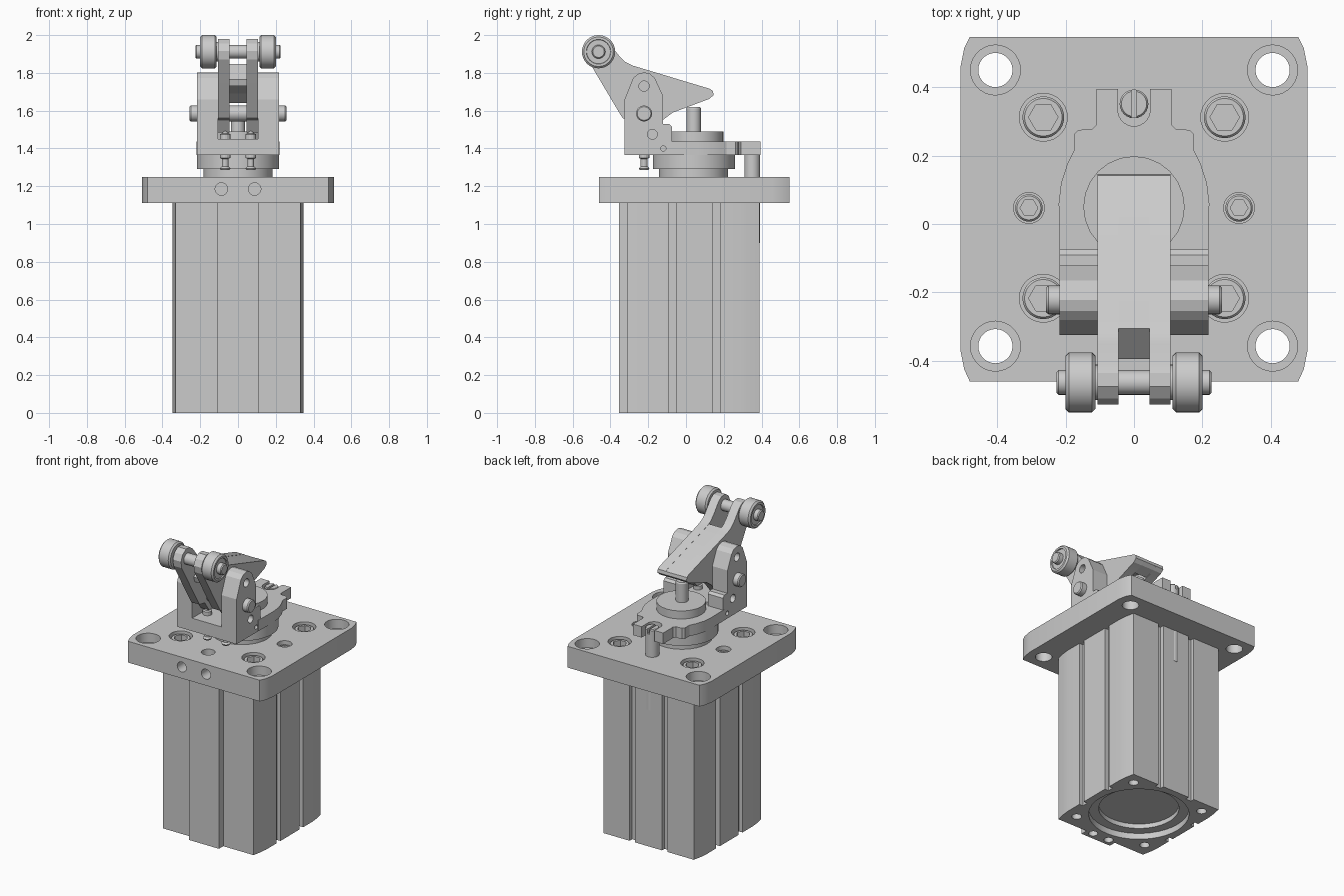
import bpy, bmesh
from math import cos, sin, pi, radians

CY = 0.045                      # axis of the cylinder in y
SIDES = (-1, 1)


def finish(name, bm):
    bmesh.ops.recalc_face_normals(bm, faces=bm.faces)
    me = bpy.data.meshes.new(name)
    bm.to_mesh(me)
    bm.free()
    ob = bpy.data.objects.new(name, me)
    bpy.context.collection.objects.link(ob)
    return ob


def place(axis, u, v, t):
    return {'x': (t, u, v), 'y': (u, t, v), 'z': (u, v, t)}[axis]


def prism(name, pts, a, b, axis='z'):
    """Extrude a 2D outline along an axis from a to b."""
    bm = bmesh.new()
    lo, hi = ([bm.verts.new(place(axis, u, v, t)) for u, v in pts] for t in (a, b))
    n = len(pts)
    bm.faces.new(lo)
    bm.faces.new(hi)
    for i in range(n):
        j = (i + 1) % n
        bm.faces.new((lo[i], lo[j], hi[j], hi[i]))
    return finish(name, bm)


def box(name, x0, x1, y0, y1, z0, z1):
    return prism(name, [(x0, y0), (x1, y0), (x1, y1), (x0, y1)], z0, z1)


def turn(name, prof, c, axis='z', n=28):
    """Revolve (radius, position) pairs about an axis through c."""
    bm = bmesh.new()
    rings = [[bm.verts.new(place(axis, c[0] + r * cos(2 * pi * i / n), c[1] + r * sin(2 * pi * i / n), t))
              for i in range(n)] for r, t in prof]
    for p, q in zip(rings, rings[1:]):
        for i in range(n):
            j = (i + 1) % n
            bm.faces.new((p[i], p[j], q[j], q[i]))
    bm.faces.new(rings[0])
    bm.faces.new(rings[-1])
    return finish(name, bm)


def rod(name, c, r, a, b, axis='z', n=28):
    return turn(name, [(r, a), (r, b)], c, axis, n)


def cut(ob, *cutters):
    for k in cutters:
        m = ob.modifiers.new("cut", 'BOOLEAN')
        m.operation, m.solver, m.object = 'DIFFERENCE', 'EXACT', k
        bpy.context.view_layer.objects.active = ob
        bpy.ops.object.modifier_apply(modifier=m.name)
        bpy.data.objects.remove(k)


def mirrored(half):
    return half + [(-x, y) for x, y in reversed(half)]


# Extruded cylinder body with raised front rib, slots and bottom bore
body = prism("cylinder_body", mirrored([
    (0.11, -0.355), (0.11, -0.31), (0.33, -0.31), (0.342, -0.25), (0.347, -0.2),
    (0.347, 0.28), (0.342, 0.33), (0.33, 0.39)]), 0, 1.11)
for s in SIDES:
    for d in (-0.118, 0.118):
        cut(body, box("c", s * 0.32, s * 0.4, CY + d - 0.02, CY + d + 0.02, -0.1, 1.2))
    cut(body, box("c", s * 0.118 - 0.02, s * 0.118 + 0.02, 0.363, 0.45, -0.1, 1.2),
        rod("c", (s * 0.06, -0.308), 0.028, -0.1, 0.12, n=20))
    for y in (-0.217, 0.312):
        cut(body, rod("c", (s * 0.265, y), 0.03, -0.1, 0.12, n=20))
cut(body, turn("c", [(0.3, -0.1), (0.3, 0.04), (0.24, 0.04), (0.24, 0.07)], (0, CY), n=40))

# Mounting flange with counterbored holes, ports and recesses
flange = prism("mounting_flange", mirrored([
    (0.48, -0.46), (0.496, -0.425), (0.507, -0.37),
    (0.507, 0.46), (0.496, 0.515), (0.48, 0.547)]), 1.11, 1.25)
for s in SIDES:
    for y in (-0.357, 0.45):
        cut(flange, turn("c", [(0.05, 1.0), (0.05, 1.19), (0.073, 1.19), (0.073, 1.3)], (s * 0.405, y)))
    for y in (-0.217, 0.312):
        cut(flange, rod("c", (s * 0.265, y), 0.07, 1.16, 1.3))
        bolt = turn("flange_bolt", [(0.061, 1.15), (0.061, 1.23), (0.055, 1.238)], (s * 0.265, y))
        cut(bolt, rod("c", (s * 0.265, y), 0.043, 1.195, 1.3, n=6))
    cut(flange, rod("c", (s * 0.307, 0.047), 0.045, 1.18, 1.3),
        rod("c", (s * 0.088, 1.185), 0.033, -0.6, -0.38, 'y'))
    plug = turn("port_plug", [(0.04, 1.17), (0.04, 1.222), (0.035, 1.228)], (s * 0.307, 0.047))
    cut(plug, rod("c", (s * 0.307, 0.047), 0.026, 1.195, 1.3, n=6))
cut(flange, rod("c", (0, -0.31), 0.042, 1.19, 1.3))

# Rotating head: neck, disc, collar and push rod
rod("neck", (0, CY - 0.005), 0.183, 1.24, 1.295, n=40)
rod("head_disc", (0, CY - 0.003), 0.218, 1.29, 1.365, n=40)
rod("collar", (0, CY + 0.005), 0.148, 1.43, 1.49, n=24)
turn("push_rod", [(0.038, 1.48), (0.038, 1.612), (0.033, 1.62)], (0, CY - 0.004), n=24)

# Head plate with rear tab and U notch for the stop post
plate = prism("head_plate", mirrored([
    (0.218, -0.1), (0.22, 0.06), (0.213, 0.12), (0.195, 0.175), (0.175, 0.215), (0.175, 0.262),
    (0.163, 0.275), (0.122, 0.277), (0.11, 0.29), (0.11, 0.395)]), 1.365, 1.437)
cut(plate, rod("c", (0, 0.333), 0.047, 1.3, 1.5), box("c", -0.047, 0.047, 0.333, 0.45, 1.3, 1.5))
post = turn("stop_post", [(0.042, 0.9), (0.042, 1.425), (0.037, 1.432)], (0, 0.351), n=24)
cut(post, box("c", -0.007, 0.007, 0.29, 0.42, 1.40, 1.5))

# Lever fork: base and two drilled arms with the pivot pin
box("fork_base", -0.12, 0.12, -0.325, -0.09, 1.365, 1.45)
for s in SIDES:
    arm = prism("fork_arm", [
        (-0.325, 1.365), (-0.075, 1.365), (-0.075, 1.515), (-0.09, 1.53), (-0.122, 1.53),
        (-0.122, 1.68), (-0.165, 1.772), (-0.19, 1.795), (-0.222, 1.803), (-0.254, 1.795),
        (-0.28, 1.772), (-0.325, 1.66)], s * 0.107, s * 0.217, 'x')
    cut(arm, rod("c", (-0.222, 1.73), 0.027, s * 0.05, s * 0.3, 'x', 20),
        rod("c", (-0.178, 1.475), 0.026, s * 0.13, s * 0.3, 'x', 20),
        rod("c", (-0.12, 1.4), 0.014, s * 0.16, s * 0.3, 'x', 16))
    # Adjusting screws through the fork base
    turn("adjusting_screw", [(0.022, 1.285), (0.028, 1.295), (0.018, 1.305), (0.018, 1.345),
                             (0.028, 1.35), (0.028, 1.475), (0.018, 1.48), (0.018, 1.52)],
         (s * 0.068, -0.222), n=16)
turn("pivot_pin", [(0.036, -0.257), (0.042, -0.25), (0.042, 0.25), (0.036, 0.257)], (-0.222, 1.585), 'x')

# Tipping lever: two cheeks joined by a web along the top
for s in SIDES:
    prism("lever_cheek", [
        (-0.52, 1.87), (-0.36, 1.6), (-0.335, 1.56), (-0.28, 1.55), (-0.235, 1.485), (-0.18, 1.485),
        (-0.13, 1.545), (-0.07, 1.59), (0.125, 1.663), (0.146, 1.683), (0.142, 1.705),
        (0.125, 1.716), (-0.28, 1.838), (-0.32, 1.857), (-0.35, 1.885), (-0.405, 1.955),
        (-0.435, 1.977), (-0.475, 1.979), (-0.51, 1.955), (-0.528, 1.915)],
        s * 0.046, s * 0.106, 'x')
prism("lever_web", [(-0.395, 1.765), (-0.385, 1.73), (-0.26, 1.76), (0.0, 1.69), (0.06, 1.641),
                    (0.125, 1.664), (0.146, 1.683), (0.142, 1.704), (0.125, 1.715),
                    (-0.28, 1.837), (-0.305, 1.847)], -0.05, 0.05, 'x')

# Rollers on their axle
RC = (-0.463, 1.912)
turn("roller_axle", [(0.03, -0.226), (0.036, -0.22), (0.036, 0.22), (0.03, 0.226)], RC, 'x')
for s in SIDES:
    turn("roller", [(r, s * x) for r, x in (
        (0.03, 0.104), (0.052, 0.104), (0.052, 0.113), (0.078, 0.113), (0.088, 0.123), (0.088, 0.19),
        (0.078, 0.2), (0.065, 0.2), (0.063, 0.193), (0.03, 0.193))], RC, 'x', 32)

# Smooth curved walls, keep edges crisp
bpy.ops.object.select_all(action='SELECT')
bpy.ops.object.shade_smooth_by_angle(angle=radians(20))
